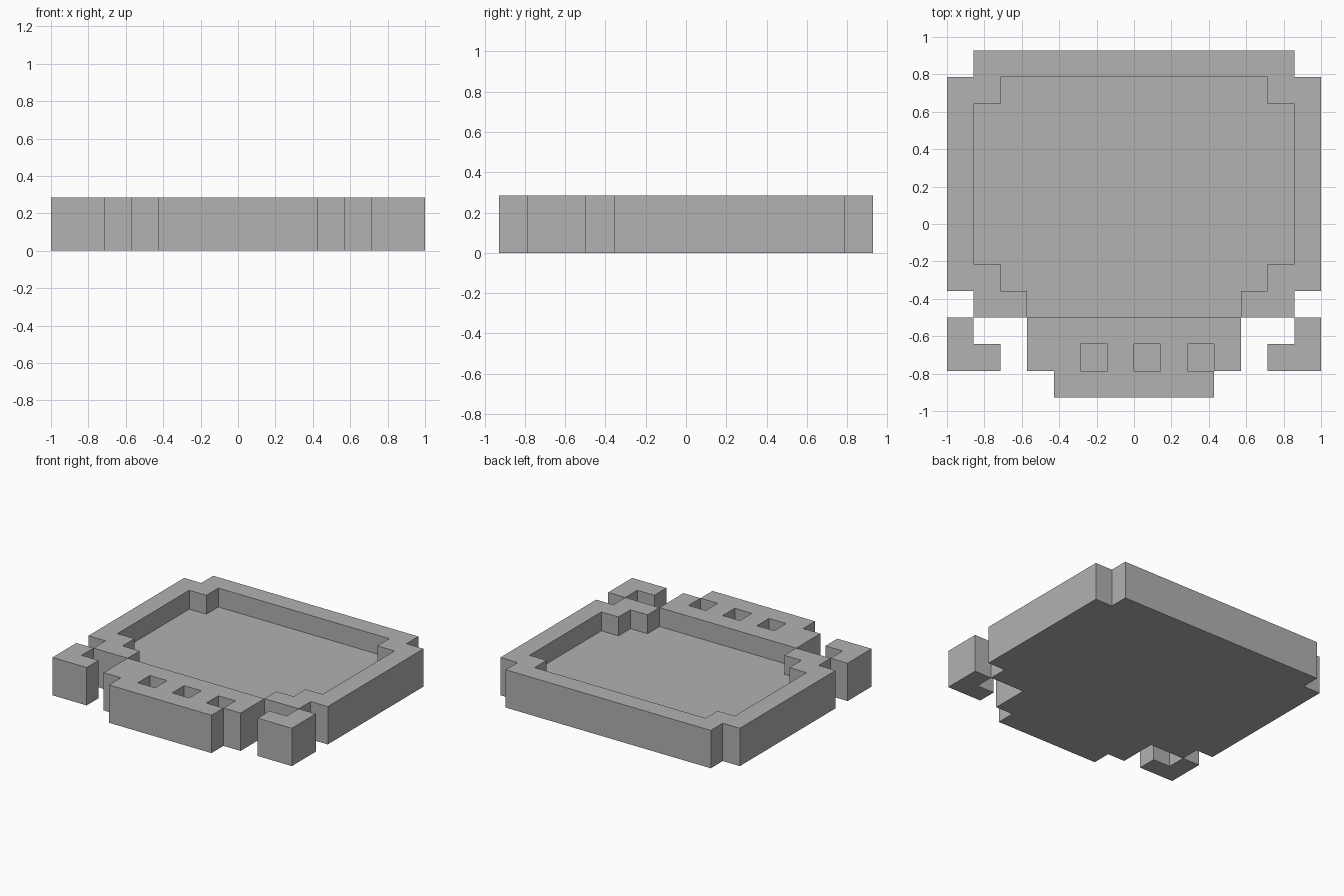
import bpy
import bmesh

cube = bpy.data.objects.get("Cube")
if cube:
    bpy.data.objects.remove(cube, do_unlink=True)

U = 1 / 7          # side of one block
COLS, ROWS = 14, 13

grey = bpy.data.materials.new("plain grey")
grey.use_nodes = True
colour = (0.445, 0.445, 0.445, 1)
grey.diffuse_color = colour
grey.node_tree.nodes["Principled BSDF"].inputs["Base Color"].default_value = colour

# Plan of the parts, back row first: '#' two blocks high, 'o' one block high
tray_plan = (
    [".############.", "##oooooooooo##"]
    + ["#oooooooooooo#"] * 6
    + ["##oooooooooo##", ".##oooooooo##."]
    + ["...########...", "...##o#o#o#...", "....######...."]
)
left_foot_plan = ["." * COLS] * 10 + ["." * 13 + "#", "." * 12 + "##", "." * COLS]
right_foot_plan = [row[::-1] for row in left_foot_plan]

HEIGHT = {".": 0, "o": 1, "#": 2}
# Outward step and the corners of the face on that side of a block
SIDES = {
    (1, 0, 0): [(1, 0, 0), (1, 1, 0), (1, 1, 1), (1, 0, 1)],
    (-1, 0, 0): [(0, 1, 0), (0, 0, 0), (0, 0, 1), (0, 1, 1)],
    (0, 1, 0): [(1, 1, 0), (0, 1, 0), (0, 1, 1), (1, 1, 1)],
    (0, -1, 0): [(0, 0, 0), (1, 0, 0), (1, 0, 1), (0, 0, 1)],
    (0, 0, 1): [(0, 0, 1), (1, 0, 1), (1, 1, 1), (0, 1, 1)],
    (0, 0, -1): [(0, 1, 0), (1, 1, 0), (1, 0, 0), (0, 0, 0)],
}


def build_blocks(name, plan):
    """Raise a plan into blocks, keeping only the exposed outer faces."""
    filled = {
        (x, ROWS - 1 - r, z)
        for r, row in enumerate(plan)
        for x, mark in enumerate(row)
        for z in range(HEIGHT[mark])
    }
    bm = bmesh.new()
    corners = {}

    def corner(p):
        if p not in corners:
            corners[p] = bm.verts.new(
                ((p[0] - COLS / 2) * U, (p[1] - ROWS / 2) * U, p[2] * U))
        return corners[p]

    for block in sorted(filled):
        for step, face in SIDES.items():
            if tuple(b + s for b, s in zip(block, step)) not in filled:
                bm.faces.new([corner(tuple(b + c for b, c in zip(block, f)))
                              for f in face])
    mesh = bpy.data.meshes.new(name)
    bm.to_mesh(mesh)
    bm.free()
    mesh.materials.append(grey)
    obj = bpy.data.objects.new(name, mesh)
    bpy.context.collection.objects.link(obj)
    return obj


# Recessed tray with its front panel and three square pockets
build_blocks("tray_body", tray_plan)
# Separate corner feet
build_blocks("left_foot", left_foot_plan)
build_blocks("right_foot", right_foot_plan)
